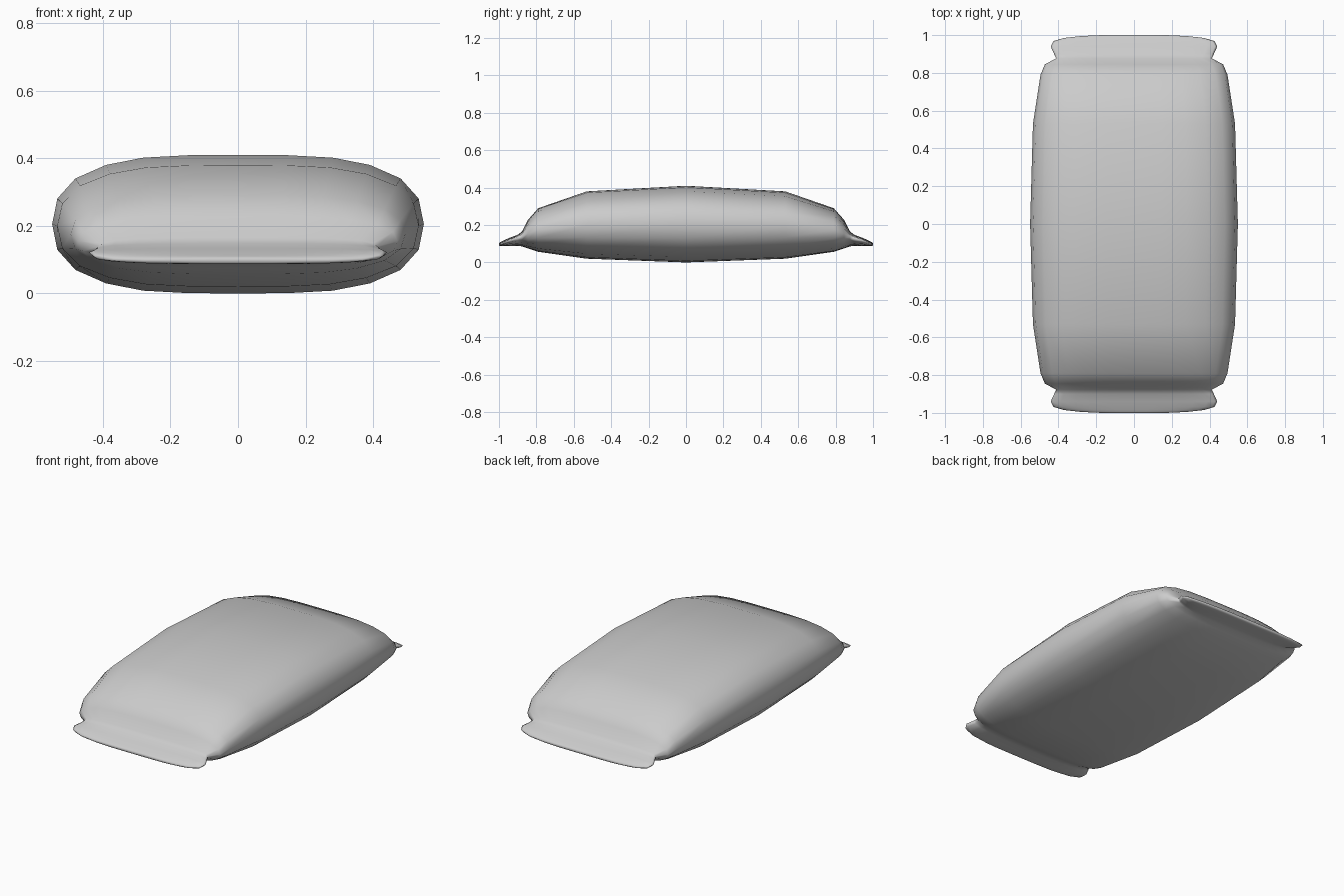
import bpy, bmesh

if "Cube" in bpy.data.objects:
    bpy.data.objects.remove(bpy.data.objects["Cube"])

# Cross-section stations for one half: y, half width, bottom z, top z, side-seam z
HALF = [
    (0.0, 0.55, 0.0, 0.41, 0.205),
    (0.53, 0.535, 0.02, 0.38, 0.20),
    (0.79, 0.495, 0.057, 0.29, 0.175),
    (0.845, 0.472, 0.075, 0.228, 0.155),
    (0.877, 0.412, 0.086, 0.165, 0.14),
    (0.90, 0.423, 0.088, 0.148, 0.13),
    (0.94, 0.441, 0.087, 0.133, 0.122),
    (0.968, 0.427, 0.087, 0.121, 0.11),
    (0.985, 0.37, 0.087, 0.113, 0.101),
    (0.995, 0.28, 0.088, 0.108, 0.098),
    (1.0, 0.17, 0.092, 0.104, 0.098),
]
# Rounded quarter outline of the sack, from the side seam to the top centre
QUARTER = [(1, 0), (0.972, 0.37), (0.875, 0.66), (0.71, 0.855),
           (0.51, 0.96), (0.27, 0.995), (0, 1)]
top = QUARTER + [(-x, z) for x, z in QUARTER[-2::-1]]
OUTLINE = top + [(-x, -z) for x, z in top[1:-1]]


def ring(bm, station):
    y, hw, low, high, mid = station
    return [bm.verts.new((x * hw, y, mid + z * ((high - mid) if z > 0 else (mid - low))))
            for x, z in OUTLINE]


# Sack: loft through the mirrored stations, closed at the two sealed flaps
bm = bmesh.new()
stations = [(-s[0],) + s[1:] for s in HALF[:0:-1]] + HALF
rings = [ring(bm, s) for s in stations]
n = len(OUTLINE)
for a, b in zip(rings, rings[1:]):
    for i in range(n):
        j = (i + 1) % n
        bm.faces.new((a[i], a[j], b[j], b[i]))
bm.faces.new(rings[0])
bm.faces.new(rings[-1])
bmesh.ops.recalc_face_normals(bm, faces=bm.faces)
for f in bm.faces:
    f.smooth = True
mesh = bpy.data.meshes.new("sack")
bm.to_mesh(mesh)
bm.free()
sack = bpy.data.objects.new("sack", mesh)
bpy.context.collection.objects.link(sack)
